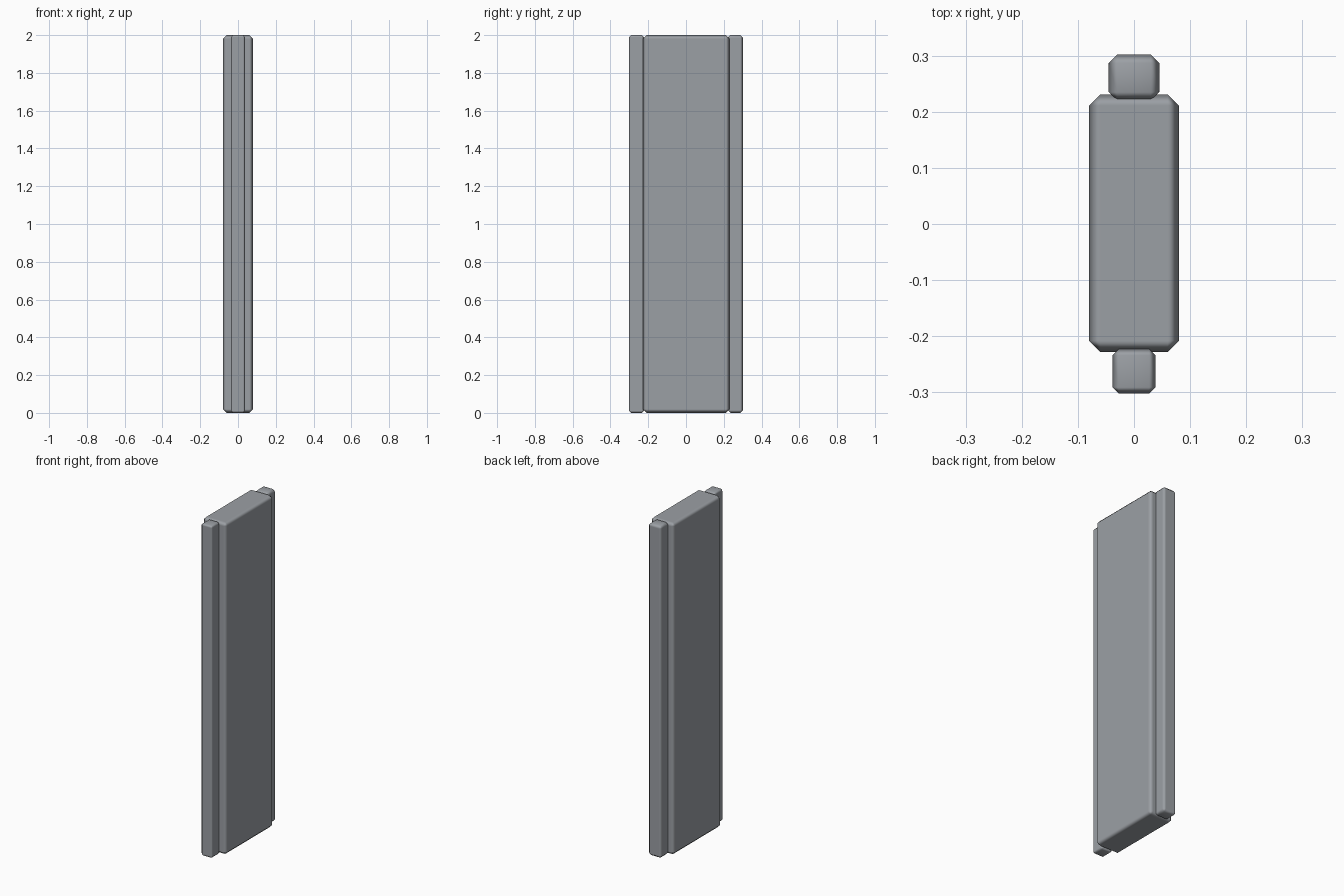
import bpy
import bmesh

if "Cube" in bpy.data.objects:
    bpy.data.objects.remove(bpy.data.objects["Cube"])

# Dark cool grey finish
steel = bpy.data.materials.new("dark_grey")
steel.diffuse_color = (0.33, 0.35, 0.375, 1)
steel.use_nodes = True
steel.node_tree.nodes["Principled BSDF"].inputs["Base Color"].default_value = steel.diffuse_color


def chamfered_box(name, half_x, y0, y1, chamfer, height=2.0):
    """Upright box with single chamfers; broad faces stay flat-shaded."""
    bm = bmesh.new()
    bmesh.ops.create_cube(bm, size=1)
    for v in bm.verts:
        v.co.x *= 2 * half_x
        v.co.y = y0 + (v.co.y + 0.5) * (y1 - y0)
        v.co.z = (v.co.z + 0.5) * height
    bmesh.ops.bevel(bm, geom=bm.edges[:], offset=chamfer, offset_type='OFFSET',
                    segments=1, profile=0.5, affect='EDGES')
    for f in bm.faces:
        f.smooth = True
    mesh = bpy.data.meshes.new(name)
    bm.to_mesh(mesh)
    bm.free()
    mesh.materials.append(steel)
    obj = bpy.data.objects.new(name, mesh)
    bpy.context.collection.objects.link(obj)
    # Chamfers blend smoothly into flat faces
    obj.modifiers.new("weighted_normals", 'WEIGHTED_NORMAL').weight = 100
    return obj


# Main plank
chamfered_box("plank_body", 0.08, -0.228, 0.231, 0.02)
# Narrow strip on the front edge
chamfered_box("front_edge_strip", 0.038, -0.302, -0.223, 0.011)
# Slightly thicker strip on the back edge
chamfered_box("back_edge_strip", 0.045, 0.220, 0.302, 0.015)
